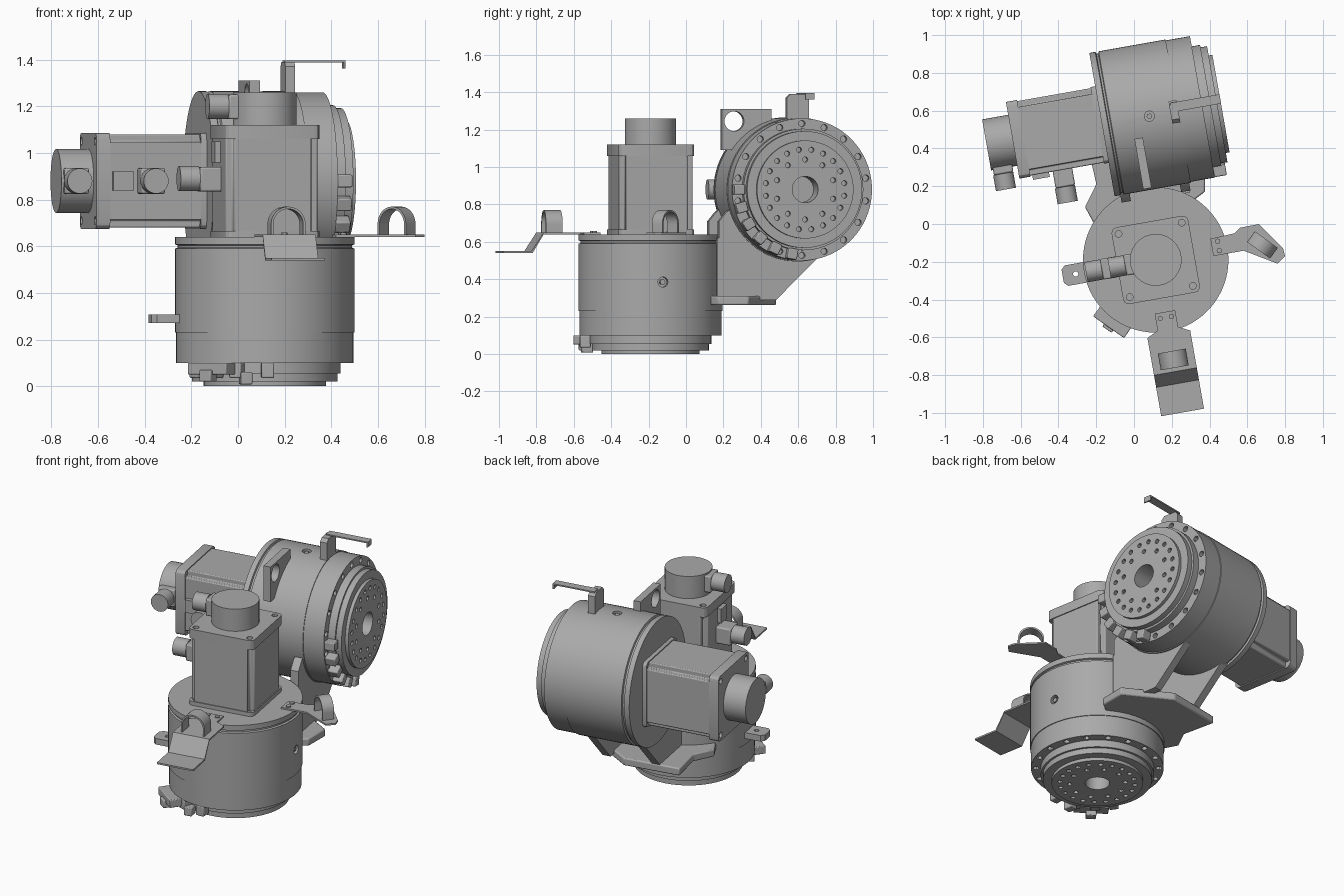
import bpy, bmesh
from math import sin, cos, pi, radians
from mathutils import Matrix, Vector

if "Cube" in bpy.data.objects:
    bpy.data.objects.remove(bpy.data.objects["Cube"])

grey = bpy.data.materials.new("machine grey")
grey.use_nodes = True
grey.diffuse_color = (0.4, 0.4, 0.4, 1)
grey.node_tree.nodes["Principled BSDF"].inputs["Base Color"].default_value = (0.4, 0.4, 0.4, 1)

# The whole assembly is turned ten degrees; the second unit lies on its side
BASE = Matrix.Translation((0.115, -0.19, 0)) @ Matrix.Rotation(radians(10), 4, 'Z')
SIDEWAYS = Matrix(((0, 0, -1, 0.484), (1, 0, 0, 0.755), (0, -1, 0, 0.88), (0, 0, 0, 1)))


# ---- helpers -------------------------------------------------------------
def box(bm, x, y, z, turn=Matrix()):
    size = Matrix.Diagonal((x[1] - x[0], y[1] - y[0], z[1] - z[0], 1))
    mid = Matrix.Translation((sum(x) / 2, sum(y) / 2, sum(z) / 2))
    bmesh.ops.create_cube(bm, size=1, matrix=turn @ mid @ size)


def cyl(bm, start, end, r, sides=32):
    a, b = Vector(start), Vector(end)
    m = Matrix.Translation((a + b) / 2) @ Vector((0, 0, 1)).rotation_difference(b - a).to_matrix().to_4x4()
    bmesh.ops.create_cone(bm, cap_ends=True, segments=sides, radius1=r, radius2=r,
                          depth=(b - a).length, matrix=m)


def prism(bm, points, axis, lo, hi, turn=Matrix()):
    def place(a, b, h):
        return turn @ Vector({'x': (h, a, b), 'y': (a, h, b), 'z': (a, b, h)}[axis])
    face = bm.faces.new([bm.verts.new(place(a, b, lo)) for a, b in points])
    new = bmesh.ops.extrude_face_region(bm, geom=[face])["geom"]
    shift = place(0, 0, hi) - place(0, 0, lo)
    bmesh.ops.translate(bm, vec=shift, verts=[v for v in new if isinstance(v, bmesh.types.BMVert)])


def lathe(bm, profile):
    verts = [bm.verts.new((r, 0, z)) for r, z in profile]
    edges = [bm.edges.new(pair) for pair in zip(verts, verts[1:])]
    bmesh.ops.spin(bm, geom=verts + edges, cent=(0, 0, 0), axis=(0, 0, 1),
                   angle=2 * pi, steps=72)
    bmesh.ops.remove_doubles(bm, verts=bm.verts[:], dist=0.0005)


def arch(bm, turn, r=0.075, width=0.09):
    steps = [pi * i / 16 for i in range(17)]
    rim = [(r * cos(t), 0.05 + r * sin(t)) for t in steps]
    inner = [((r - 0.01) * cos(t), 0.05 + (r - 0.01) * sin(t)) for t in reversed(steps)]
    outline = [(r, 0)] + rim + [(-r, 0), (0.01 - r, 0)] + inner + [(r - 0.01, 0)]
    prism(bm, outline, 'y', -width / 2, width / 2, turn)


def finish(name, bm, matrix=BASE, cutter=None, bevel=0):
    bmesh.ops.recalc_face_normals(bm, faces=bm.faces[:])
    mesh = bpy.data.meshes.new(name)
    bm.to_mesh(mesh)
    bm.free()
    mesh.materials.append(grey)
    obj = bpy.data.objects.new(name, mesh)
    bpy.context.collection.objects.link(obj)
    if cutter:
        tool = finish(name + "_cutter", cutter, Matrix())
        cut = obj.modifiers.new("holes", 'BOOLEAN')
        cut.object, cut.operation, cut.solver = tool, 'DIFFERENCE', 'EXACT'
        bpy.context.view_layer.update()
        obj.data = bpy.data.meshes.new_from_object(obj.evaluated_get(bpy.context.evaluated_depsgraph_get()))
        obj.modifiers.clear()
        bpy.data.objects.remove(tool)
    obj.data.shade_smooth()
    obj.data.set_sharp_from_angle(angle=radians(30))
    if bevel:
        mod = obj.modifiers.new("bevel", 'BEVEL')
        mod.width, mod.segments, mod.limit_method = bevel, 2, 'ANGLE'
    obj.matrix_world = matrix
    return obj


def ring(bm, radius, count, r, lo, hi):
    for i in range(count):
        t = 2 * pi * (i + 0.5) / count
        p = radius * cos(t), radius * sin(t)
        cyl(bm, (*p, lo), (*p, hi), r, 12)


# ---- drive unit: gear drum, motor, end cap, plugs ------------------------
def drive_unit(side, matrix, port_angle, lug_angles):
    drum, holes = bmesh.new(), bmesh.new()
    lathe(drum, [(0, 0.14), (0.07, 0.14), (0.07, 0), (0.262, 0), (0.262, 0.02), (0.312, 0.02),
                 (0.312, 0.055), (0.325, 0.055), (0.325, 0.1), (0.38, 0.1), (0.38, 0.23),
                 (0.385, 0.23), (0.385, 0.59), (0.374, 0.594), (0.374, 0.604),
                 (0.385, 0.608), (0.385, 0.64), (0, 0.64)])
    ring(holes, 0.352, 18, 0.017, 0.05, 0.13)
    ring(holes, 0.215, 20, 0.014, -0.05, 0.03)
    ring(holes, 0.16, 10, 0.014, -0.05, 0.03)
    out = Vector((cos(port_angle), sin(port_angle), 0))
    up = Vector((0, 0, 0.385))
    cyl(holes, out * 0.35 + up, out * 0.45 + up, 0.027, 20)
    finish(side + "_gear_drum", drum, matrix, holes)

    bm = bmesh.new()
    cyl(bm, out * 0.34 + up, out * 0.378 + up, 0.015, 6)
    finish(side + "_port_screw", bm, matrix)

    bm = bmesh.new()
    for angle in lug_angles:
        box(bm, (0.32, 0.378), (-0.027, 0.027), (0.035, 0.1), Matrix.Rotation(radians(angle), 4, 'Z'))
    finish(side + "_rim_lugs", bm, matrix, bevel=0.006)

    # Motor body with relieved corners between two square flanges
    a, b = 0.2, 0.168
    quarter = [(a, -b), (a, b), (b, b)]
    cross = [(x * cos(k * pi / 2) - y * sin(k * pi / 2), x * sin(k * pi / 2) + y * cos(k * pi / 2))
             for k in range(4) for x, y in quarter]
    bm = bmesh.new()
    prism(bm, cross, 'z', 0.63, 1.1)
    finish(side + "_motor_body", bm, matrix, bevel=0.006)
    for part, lo, hi in (("base_flange", 0.635, 0.665), ("end_flange", 1.06, 1.12)):
        bm, holes = bmesh.new(), bmesh.new()
        box(bm, (-0.206, 0.206), (-0.206, 0.206), (lo, hi))
        corners = [e for e in bm.edges if abs(e.verts[0].co.z - e.verts[1].co.z) > 0.01]
        bmesh.ops.bevel(bm, geom=corners, offset=0.03, segments=3, profile=0.5, affect='EDGES')
        for x in (-0.17, 0.17):
            for y in (-0.17, 0.17):
                cyl(holes, (x, y, hi - 0.015), (x, y, hi + 0.03), 0.018, 12)
        finish(side + "_motor_" + part, bm, matrix, holes)

    bm = bmesh.new()
    cyl(bm, (0, 0, 1.1), (0, 0, 1.26), 0.137, 48)
    finish(side + "_motor_end_cap", bm, matrix)
    for part, z, x in (("upper", 1.2, -0.165), ("lower", 0.89, -0.29)):
        bm = bmesh.new()
        box(bm, (x, x + 0.14), (-0.055, 0.055), (z - 0.055, z + 0.05))
        finish(f"{side}_{part}_plug_socket", bm, matrix, bevel=0.008)
        bm = bmesh.new()
        cyl(bm, (x, 0, z), (x - 0.085, 0, z), 0.054)
        finish(f"{side}_{part}_plug", bm, matrix)
    bm = bmesh.new()
    box(bm, (-0.225, -0.19), (-0.04, 0.04), (0.96, 1.05))
    finish(side + "_motor_side_pad", bm, matrix)


drive_unit("bottom", BASE, 0, [205, 222, 240, 262])
drive_unit("top", BASE @ SIDEWAYS, -pi / 2, range(100, 185, 16))

# ---- saddle joining the two units ----------------------------------------
bm = bmesh.new()
prism(bm, [(-0.29, 0.25), (-0.32, 0.34), (-0.24, 0.45), (-0.25, 0.66), (0.1, 0.665),
           (0.35, 0.47), (0.32, 0.31), (0.2, 0.25)], 'z', 0.262, 0.31)
finish("saddle_foot", bm, bevel=0.008)
bm = bmesh.new()
box(bm, (-0.12, 0.24), (0.32, 0.38), (0.28, 0.62))
finish("saddle_back_plate", bm)
for name, x in (("right", -0.1), ("left", 0.22)):
    bm = bmesh.new()
    prism(bm, [(0.33, 0.29), (0.64, 0.29), (0.88, 0.53), (0.6, 0.7), (0.43, 0.8),
               (0.37, 0.76), (0.33, 0.71)], 'x', x - 0.025, x + 0.025)
    finish(name + "_saddle_gusset", bm)

# ---- lifting eye ---------------------------------------------------------
bm, holes = bmesh.new(), bmesh.new()
prism(bm, [(0.38, 1.09), (0.38, 1.31), (0.65, 1.31), (0.65, 1.18), (0.5, 1.09)], 'x', 0, 0.045)
cyl(holes, (-0.1, 0.447, 1.245), (0.1, 0.447, 1.245), 0.053)
finish("lifting_eye", bm, cutter=holes)

# ---- drum tab and sensor post --------------------------------------------
bm, holes = bmesh.new(), bmesh.new()
prism(bm, [(-0.34, -0.055), (-0.48, -0.055), (-0.5, -0.035), (-0.5, 0.035),
           (-0.48, 0.055), (-0.34, 0.055)], 'z', 0.27, 0.308)
cyl(holes, (-0.43, 0, 0.2), (-0.43, 0, 0.4), 0.014, 16)
finish("drum_tab", bm, cutter=holes)
bm = bmesh.new()
prism(bm, [(0.695, 1.2), (0.695, 1.37), (0.715, 1.39), (0.795, 1.39), (0.815, 1.37),
           (0.815, 1.2)], 'x', 0.212, 0.255)
finish("sensor_post", bm)
bm = bmesh.new()
prism(bm, [(0.22, 1.388), (0.22, 1.396), (0.485, 1.396), (0.485, 1.362), (0.477, 1.362),
           (0.477, 1.388)], 'y', 0.755, 0.805)
finish("sensor_arm", bm)

# ---- clamp under the lower drum ------------------------------------------
bm = bmesh.new()
turn = Matrix.Rotation(radians(225), 4, 'Z')
box(bm, (0.36, 0.435), (-0.1, 0.1), (0.05, 0.1), turn)
box(bm, (0.4, 0.45), (-0.03, 0.03), (0.02, 0.07), turn)
box(bm, (-0.165, -0.115), (-0.35, -0.29), (0.008, 0.06))
finish("bottom_clamp", bm, bevel=0.005)

# ---- sheet brackets with cable hoops -------------------------------------
bm, holes = bmesh.new(), bmesh.new()
prism(bm, [(-0.115, -0.6), (-0.115, -0.4), (-0.055, -0.37), (-0.055, -0.28), (0.055, -0.28),
           (0.055, -0.37), (0.115, -0.4), (0.115, -0.6)], 'z', 0.64, 0.65)
prism(bm, [(-0.6, 0.64), (-0.6, 0.65), (-0.665, 0.55), (-0.82, 0.55), (-0.82, 0.54),
           (-0.66, 0.54)], 'x', -0.115, 0.115)
arch(bm, Matrix.Translation((0, -0.535, 0.645)))
finish("front_bracket", bm)
bm = bmesh.new()
prism(bm, [(0.305, 0.06), (0.433, 0.066), (0.468, 0.09), (0.57, 0.092), (0.675, -0.058),
           (0.678, -0.1), (0.632, -0.132), (0.467, -0.033), (0.304, -0.033)], 'z', 0.64, 0.65)
arch(bm, Matrix.Translation((0.57, -0.02, 0.645)) @ Matrix.Rotation(radians(-46), 4, 'Z'), width=0.07)
finish("side_bracket", bm)
bm = bmesh.new()
for x, y in ((-0.03, -0.31), (0.03, -0.31), (0.34, -0.01), (0.34, 0.04)):
    cyl(bm, (x, y, 0.64), (x, y, 0.658), 0.014, 12)
finish("bracket_screws", bm)
